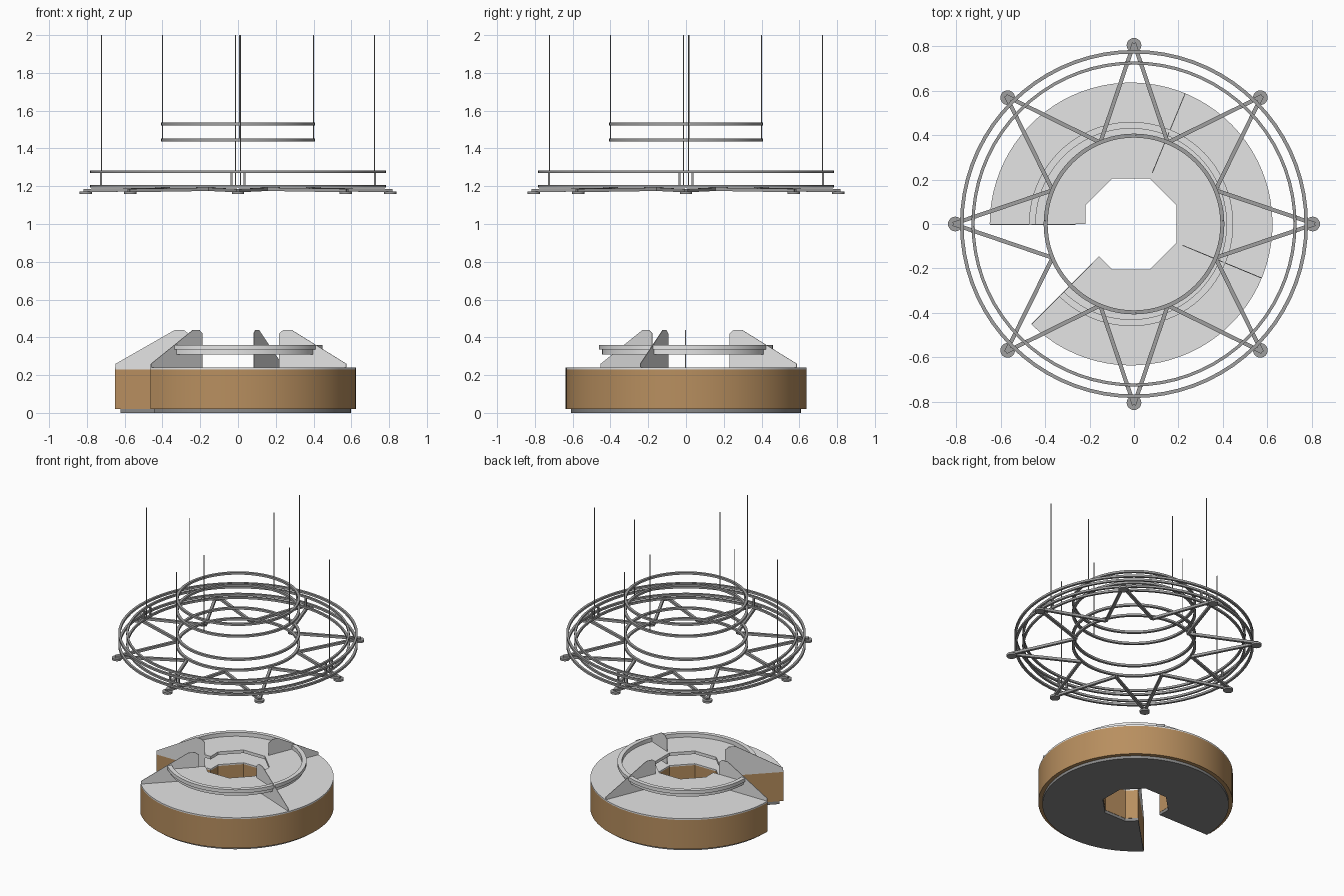
import bpy, bmesh, math
from mathutils import Vector

if "Cube" in bpy.data.objects:
    bpy.data.objects.remove(bpy.data.objects["Cube"])

BX = -0.013  # base sits slightly off the hanging frame's axis


def material(name, rgb):
    m = bpy.data.materials.new(name)
    m.diffuse_color = (*rgb, 1)
    m.use_nodes = True
    m.node_tree.nodes["Principled BSDF"].inputs["Base Color"].default_value = m.diffuse_color
    return m


WOOD = material("wood_brown", (0.48, 0.275, 0.115))
LIGHT = material("light_grey", (0.78, 0.78, 0.78))
METAL = material("metal_grey", (0.35, 0.35, 0.35))
DARK = material("dark_plinth", (0.25, 0.25, 0.25))


def finish(name, bm, mat, smooth=False):
    bmesh.ops.recalc_face_normals(bm, faces=bm.faces)
    me = bpy.data.meshes.new(name)
    bm.to_mesh(me)
    bm.free()
    me.materials.append(mat)
    ob = bpy.data.objects.new(name, me)
    bpy.context.collection.objects.link(ob)
    if smooth:
        bpy.ops.object.select_all(action='DESELECT')
        ob.select_set(True)
        bpy.context.view_layer.objects.active = ob
        bpy.ops.object.shade_smooth_by_angle(angle=math.radians(30))
    return ob


def polar(r, deg, z=0.0, cx=0.0):
    a = math.radians(deg)
    return Vector((cx + r * math.cos(a), r * math.sin(a), z))


def prism(name, pts, offset, mat, smooth=False):
    """Closed outline pushed along an offset vector."""
    bm = bmesh.new()
    face = bm.faces.new([bm.verts.new(p) for p in pts])
    res = bmesh.ops.extrude_face_region(bm, geom=[face])
    bmesh.ops.translate(bm, vec=offset,
                        verts=[v for v in res['geom'] if isinstance(v, bmesh.types.BMVert)])
    return finish(name, bm, mat, smooth)


def sweep(name, profile, mat, start=0, end=360, cx=0.0, n=72):
    """Turn an (r, z) profile about the z axis, fully or in part."""
    full = end - start >= 360
    bm = bmesh.new()
    rows = [[bm.verts.new(polar(r, start + (end - start) * i / n, z, cx)) for r, z in profile]
            for i in range(n if full else n + 1)]
    k = len(profile)
    for i in range(n):
        a, b = rows[i], rows[(i + 1) % len(rows)]
        for j in range(k):
            bm.faces.new((a[j], a[(j + 1) % k], b[(j + 1) % k], b[j]))
    if not full:
        bm.faces.new(rows[0])
        bm.faces.new(rows[-1])
    return finish(name, bm, mat, True)


def hoop(name, r, z, w=0.016, h=0.015):
    return sweep(name, [(r - w/2, z - h/2), (r + w/2, z - h/2),
                        (r + w/2, z + h/2), (r - w/2, z + h/2)], METAL)


def rod(bm, p, q, radius, sides):
    """Straight bar between two points."""
    d = q - p
    rot = d.to_track_quat('Z', 'Y').to_matrix().to_4x4()
    rot.translation = (p + q) / 2
    if sides == 4:
        res = bmesh.ops.create_cube(bm, size=1)
        bmesh.ops.scale(bm, vec=(radius * 2, radius * 2, d.length), verts=res['verts'])
    else:
        res = bmesh.ops.create_cone(bm, cap_ends=True, segments=sides, radius1=radius,
                                    radius2=radius, depth=d.length)
    bmesh.ops.transform(bm, matrix=rot, verts=res['verts'])


# Base: open ring with octagonal hole and a 45 degree entry gap
def counter_outline(r_out, apothem, z):
    outer = [polar(r_out, -135 + 315 * i / 72, z, BX) for i in range(73)]
    corner = apothem / math.cos(math.pi / 8)
    inner = [polar(apothem, 180, z, BX)]
    inner += [polar(corner, 157.5 - 45 * i, z, BX) for i in range(7)]
    inner += [polar(apothem, -135, z, BX)]
    return outer + inner


# Plinth, body, top and the raised inner worktop
for name, r, ap, z0, z1, mat in (("plinth", 0.61, 0.207, 0.0, 0.02, DARK),
                                 ("counter_body", 0.637, 0.205, 0.02, 0.23, WOOD),
                                 ("counter_top", 0.637, 0.205, 0.23, 0.24, LIGHT),
                                 ("raised_worktop", 0.432, 0.205, 0.31, 0.332, LIGHT)):
    prism(name, counter_outline(r, ap, z0), Vector((0, 0, z1 - z0)), mat, True)

# Divider fins on the counter
FIN = [(0.635, 0.238), (0.635, 0.26), (0.32, 0.44), (0.275, 0.44),
       (0.25, 0.42), (0.25, 0.238)]
for i, ang in enumerate((180, -135, 67.5, -22.5)):
    side = polar(0.004, ang + 90)
    shift = -0.5 if i > 1 else 0.0
    prism(f"divider_fin_{i+1}", [polar(r, ang, z, BX) + side * shift for r, z in FIN],
          side, LIGHT)

# Rim band around the raised worktop
sweep("worktop_rim", [(0.43, 0.31), (0.445, 0.31), (0.445, 0.335), (0.46, 0.335),
                      (0.46, 0.36), (0.43, 0.36)], LIGHT, -135, 180, BX)

# Hanging hoops
for z in (1.20, 1.277):
    hoop(f"outer_hoop_{z:.2f}", 0.776, z)
    hoop(f"middle_hoop_{z:.2f}", 0.725, z, 0.014)
for z in (1.20, 1.277, 1.445, 1.53):
    hoop(f"inner_hoop_{z:.2f}", 0.398, z, 0.018)

# Eight pointed star of bars
bm = bmesh.new()
for i in range(8):
    tip = polar(0.815, 45 * i, 1.177)
    for s in (-22.5, 22.5):
        rod(bm, tip, polar(0.397, 45 * i + s, 1.184), 0.009, 4)
finish("star_bars", bm, METAL)

# Round lamp pads under the star tips
bm = bmesh.new()
for i in range(8):
    res = bmesh.ops.create_cone(bm, cap_ends=True, segments=24, radius1=0.033,
                                radius2=0.033, depth=0.014)
    bmesh.ops.translate(bm, vec=polar(0.805, 45 * i, 1.165), verts=res['verts'])
finish("lamp_pads", bm, METAL, True)

# Hanging wires and posts joining the outer hoops
wires, posts = bmesh.new(), bmesh.new()
for i in range(4):
    ang = 90 * i
    rod(wires, polar(0.722, ang + 1, 1.2), polar(0.722, ang + 1, 2.0), 0.003, 8)
    shift = Vector((0.0, 0.015, 0)) if i % 2 == 0 else Vector((0.008, 0, 0))
    rod(wires, polar(0.4, ang, 1.44) + shift, polar(0.4, ang, 2.0) + shift, 0.003, 8)
    for off in (-0.035, 0.035):
        p = polar(0.725, ang, 1.2) + polar(off, ang + 90)
        rod(posts, p, p + Vector((0, 0, 0.077)), 0.006, 4)
finish("hanging_wires", wires, METAL, True)
finish("hoop_posts", posts, METAL)
